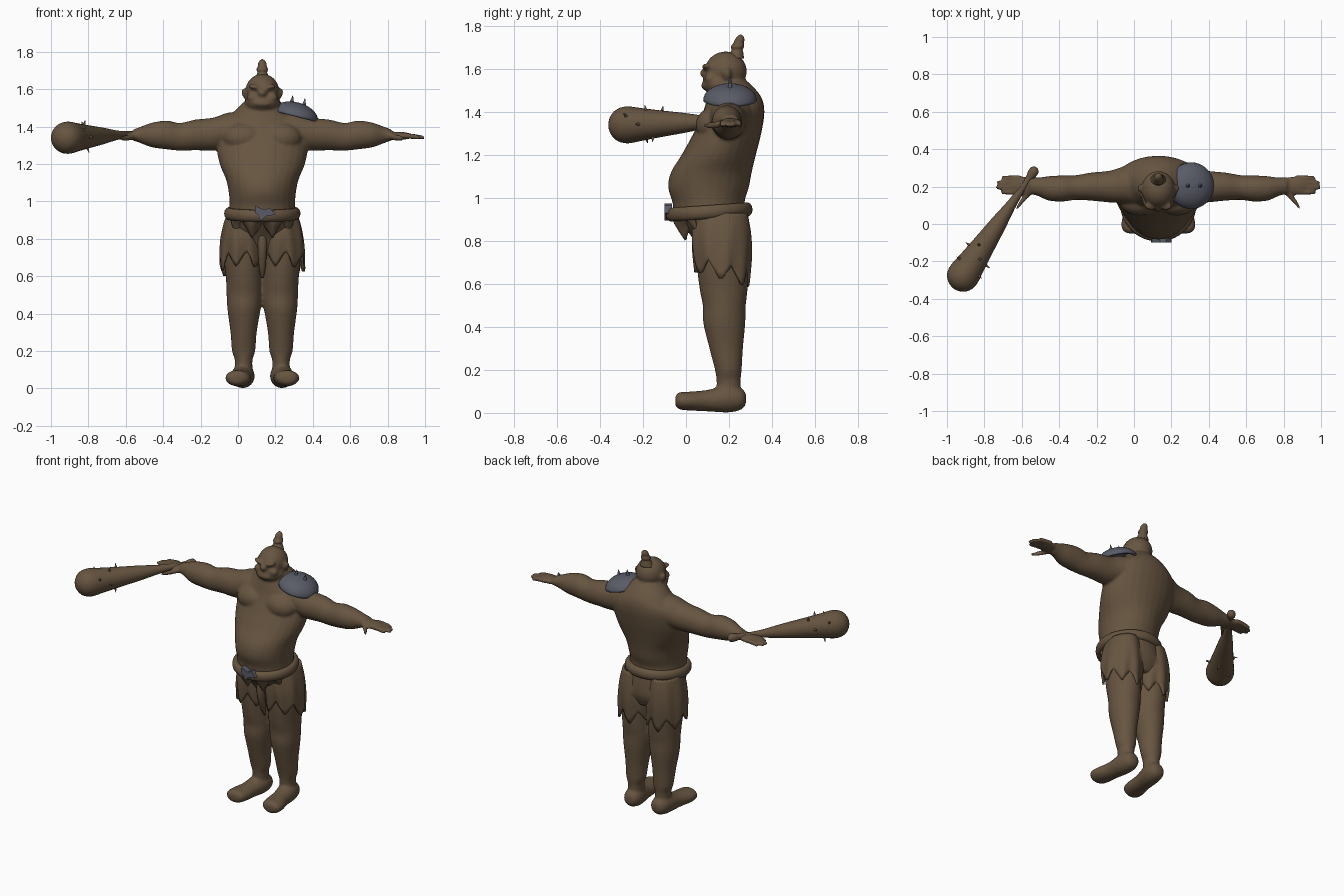
import bpy, bmesh, math
from mathutils import Vector, Matrix

if "Cube" in bpy.data.objects:
    bpy.data.objects.remove(bpy.data.objects["Cube"])

MID = 0.13  # x of the body's centre plane


def make_material(name, colour):
    mat = bpy.data.materials.new(name)
    mat.use_nodes = True
    mat.diffuse_color = colour
    mat.node_tree.nodes["Principled BSDF"].inputs["Base Color"].default_value = colour
    return mat


BROWN = make_material("earthy brown", (0.135, 0.09, 0.052, 1))
STEEL = make_material("dull steel", (0.10, 0.105, 0.135, 1))


def finish(name, bm, mat, smooth=True):
    bmesh.ops.recalc_face_normals(bm, faces=bm.faces)
    mesh = bpy.data.meshes.new(name)
    bm.to_mesh(mesh)
    bm.free()
    obj = bpy.data.objects.new(name, mesh)
    bpy.context.collection.objects.link(obj)
    mesh.materials.append(mat)
    for poly in mesh.polygons:
        poly.use_smooth = smooth
    return obj


def spline(rows, steps=4):
    """Catmull-Rom interpolation through rows of numbers."""
    pts = [rows[0]] + list(rows) + [rows[-1]]
    out = []
    for i in range(1, len(pts) - 2):
        for k in range(steps):
            t = k / steps
            out.append([0.5 * (2 * b + (c - a) * t + (2 * a - 5 * b + 4 * c - d) * t ** 2
                               + (3 * b - a - 3 * c + d) * t ** 3)
                        for a, b, c, d in zip(*pts[i - 1:i + 3])])
    return out + [list(rows[-1])]


def loft(bm, axis, rows, sides=28):
    """Skin ellipses (x, y, z, radius, radius) that lie square to an axis."""
    u, v = [i for i in range(3) if i != axis]
    rings = []
    for *centre, ru, rv in spline(rows):
        ring = []
        for k in range(sides):
            a = math.tau * k / sides
            p = list(centre)
            p[u] += ru * math.cos(a)
            p[v] += rv * math.sin(a)
            ring.append(bm.verts.new(p))
        rings.append(ring)
    for r, s in zip(rings, rings[1:]):
        for k in range(sides):
            j = (k + 1) % sides
            bm.faces.new((r[k], r[j], s[j], s[k]))
    bm.faces.new(rings[0])
    bm.faces.new(rings[-1])


def ball(bm, centre, radii, tilt=0.0):
    m = Matrix.Translation(centre) @ Matrix.Rotation(tilt, 4, 'Y') @ Matrix.Diagonal((*radii, 1))
    bmesh.ops.create_uvsphere(bm, u_segments=24, v_segments=14, radius=1, matrix=m)


def spike(name, base, direction, size, mat):
    bm = bmesh.new()
    turn = Vector(direction).to_track_quat('Z', 'Y').to_matrix().to_4x4()
    bmesh.ops.create_cone(bm, cap_ends=True, segments=10, radius1=size * 0.3, radius2=0.001,
                          depth=size, matrix=Matrix.Translation(base) @ turn)
    return finish(name, bm, mat, False)


# Body: torso, limbs and head fused into one skin
bm = bmesh.new()
torso = [(0.72, 0.17, 0.12, 0.10), (0.80, 0.17, 0.19, 0.13), (0.92, 0.12, 0.18, 0.17),
         (0.98, 0.105, 0.175, 0.168), (1.05, 0.105, 0.18, 0.188), (1.12, 0.118, 0.195, 0.188),
         (1.2, 0.152, 0.228, 0.173), (1.3, 0.192, 0.245, 0.158), (1.4, 0.222, 0.23, 0.143),
         (1.47, 0.225, 0.16, 0.125), (1.53, 0.21, 0.10, 0.09), (1.57, 0.2, 0.05, 0.05)]
loft(bm, 2, [(MID, y, z, a, b) for z, y, a, b in torso])

arm = [(0.06, 0.22, 1.38, 0.13, 0.10), (0.18, 0.21, 1.38, 0.10, 0.095),
       (0.26, 0.2, 1.36, 0.085, 0.088), (0.36, 0.2, 1.355, 0.075, 0.082),
       (0.44, 0.195, 1.345, 0.066, 0.074), (0.51, 0.19, 1.355, 0.07, 0.077),
       (0.58, 0.19, 1.355, 0.066, 0.068), (0.62, 0.195, 1.355, 0.056, 0.056),
       (0.65, 0.2, 1.355, 0.048, 0.044), (0.69, 0.205, 1.355, 0.044, 0.03)]
leg = [(0.85, 0.1, 0.17, 0.10, 0.12), (0.7, 0.1, 0.17, 0.105, 0.12),
       (0.58, 0.097, 0.175, 0.097, 0.112), (0.5, 0.096, 0.178, 0.095, 0.10),
       (0.42, 0.098, 0.178, 0.088, 0.098), (0.3, 0.1, 0.187, 0.07, 0.078),
       (0.2, 0.1, 0.197, 0.062, 0.062), (0.15, 0.1, 0.198, 0.047, 0.056),
       (0.07, 0.1, 0.2, 0.05, 0.055)]
foot = [(0.28, 0.1, 0.065, 0.02, 0.02), (0.26, 0.1, 0.065, 0.048, 0.048),
        (0.2, 0.103, 0.066, 0.062, 0.064), (0.1, 0.115, 0.057, 0.058, 0.05),
        (0.02, 0.128, 0.055, 0.068, 0.044), (-0.03, 0.133, 0.056, 0.06, 0.04),
        (-0.05, 0.135, 0.056, 0.03, 0.022)]
for s in (1, -1):
    loft(bm, 0, [(MID + s * d, y, z, a, b) for d, y, z, a, b in arm])
    loft(bm, 2, [(MID + s * d, y, z, a, b) for z, d, y, a, b in leg])
    loft(bm, 1, [(MID + s * d, y, z, a, b) for y, d, z, a, b in foot])
    # palm, four fingers and a thumb
    ball(bm, (MID + s * 0.73, 0.205, 1.35), (0.075, 0.05, 0.022))
    for i, reach in enumerate((0.845, 0.87, 0.865, 0.84)):
        y = 0.17 + i * 0.026
        loft(bm, 0, [(MID + s * 0.74, y, 1.352, 0.015, 0.015),
                     (MID + s * 0.81, y - 0.001, 1.347, 0.0125, 0.014),
                     (MID + s * (reach - 0.01), y, 1.341, 0.011, 0.011),
                     (MID + s * reach, y, 1.34, 0.004, 0.004)], 12)
    loft(bm, 0, [(MID + s * 0.68, 0.18, 1.348, 0.025, 0.018),
                 (MID + s * 0.72, 0.135, 1.34, 0.02, 0.016),
                 (MID + s * 0.75, 0.095, 1.337, 0.014, 0.012),
                 (MID + s * 0.762, 0.078, 1.336, 0.004, 0.004)], 12)
    # chest, buttock, cheek, brow and ear
    ball(bm, (MID + s * 0.1, 0.125, 1.34), (0.11, 0.08, 0.08))
    ball(bm, (MID + s * 0.09, 0.23, 0.8), (0.09, 0.07, 0.09))
    ball(bm, (MID + s * 0.05, 0.115, 1.555), (0.034, 0.03, 0.026))
    ball(bm, (MID + s * 0.038, 0.098, 1.61), (0.038, 0.024, 0.014), s * -0.25)
    ball(bm, (MID + s * 0.095, 0.19, 1.575), (0.014, 0.022, 0.03), s * 0.3)

# Head, jaw, nose and lip
ball(bm, (MID, 0.185, 1.59), (0.09, 0.098, 0.092))
ball(bm, (MID, 0.155, 1.53), (0.093, 0.08, 0.055))
ball(bm, (MID, 0.087, 1.58), (0.024, 0.022, 0.022))
ball(bm, (MID, 0.09, 1.522), (0.048, 0.02, 0.016))
body = finish("body", bm, BROWN)
remesh = body.modifiers.new("fuse", 'REMESH')
remesh.mode = 'VOXEL'
remesh.voxel_size = 0.0085
remesh.use_smooth_shade = True
relax = body.modifiers.new("relax", 'SMOOTH')
relax.factor = 0.5
relax.iterations = 4

# Topknot
bm = bmesh.new()
loft(bm, 2, [(MID, y, z, r, r) for y, z, r in (
    (0.225, 1.65, 0.045), (0.235, 1.675, 0.032), (0.238, 1.69, 0.026), (0.24, 1.705, 0.031),
    (0.245, 1.722, 0.024), (0.25, 1.738, 0.022), (0.253, 1.752, 0.014), (0.255, 1.76, 0.003))], 16)
finish("topknot", bm, BROWN)


# Ragged cloth shells
def cloth(name, centre, start, stop, rows, hem, steps=56):
    """Hang a cloth between two angles; rows are (fraction down, x radius, y radius)."""
    bm = bmesh.new()
    top, grid = centre[2], []
    for f, rx, ry in spline(rows, 3):
        line = []
        for k in range(steps + 1):
            a = start + (stop - start) * k / steps
            fold = 1 + 0.035 * f * math.sin(a * 9)
            z = top + (hem(a) - top) * f
            line.append(bm.verts.new((centre[0] + rx * fold * math.cos(a),
                                      centre[1] + ry * fold * math.sin(a), z)))
        grid.append(line)
    for r, s in zip(grid, grid[1:]):
        for k in range(steps):
            bm.faces.new((r[k], r[k + 1], s[k + 1], s[k]))
    obj = finish(name, bm, BROWN)
    solid = obj.modifiers.new("thickness", 'SOLIDIFY')
    solid.thickness = 0.014
    return obj


def jag(a, count):
    return abs((a * count / math.tau) % 1 - 0.5) * 2


for side, s in (("left", 1), ("right", -1)):
    facing = 0 if s > 0 else math.pi
    cloth(side + "_trouser_cloth", (MID + s * 0.105, 0.165, 0.93), facing - 2.75, facing + 2.75,
          [(0, 0.085, 0.12), (0.25, 0.105, 0.135), (0.6, 0.12, 0.14), (1, 0.122, 0.128)],
          lambda a: 0.615 - 0.035 * math.sin(a) + 0.085 * jag(a + 0.5, 7))
cloth("front_flap", (MID, 0.11, 0.92), -2.75, -0.4,
      [(0, 0.185, 0.185), (0.4, 0.175, 0.17), (1, 0.14, 0.12)],
      lambda a: 0.80 + 0.08 * jag(a, 8))

# Loin strap between the cloths
bm = bmesh.new()
loft(bm, 2, [(MID, 0.06, 0.88, 0.028, 0.03), (MID, 0.055, 0.75, 0.024, 0.025),
             (MID, 0.08, 0.65, 0.018, 0.02), (MID, 0.1, 0.59, 0.006, 0.006)], 14)
finish("loin_strap", bm, BROWN)

# Belt with a jagged buckle
bpy.ops.mesh.primitive_torus_add(major_segments=56, minor_segments=14, major_radius=0.18,
                                 minor_radius=0.024, location=(MID, 0.108, 0.935),
                                 rotation=(0.07, 0, 0))
belt = bpy.context.object
belt.name = "belt"
belt.scale = (1.0, 0.99, 1.35)
belt.data.materials.append(BROWN)
bpy.ops.object.shade_smooth()

bm = bmesh.new()
outline = [(-0.045, 0.045), (0, 0.025), (0.03, 0.035), (0.06, 0), (0.01, -0.01),
           (-0.02, -0.035), (-0.03, -0.005), (-0.05, 0.01)]
face = bm.faces.new([bm.verts.new((MID + 0.01 + x, -0.1, 0.93 + z)) for x, z in outline])
lump = bmesh.ops.extrude_face_region(bm, geom=[face])
for v in lump["geom"]:
    if isinstance(v, bmesh.types.BMVert):
        v.co.y += 0.035
finish("buckle", bm, STEEL, False)

# Shoulder guard: a tilted open dome with two spikes
bm = bmesh.new()
bmesh.ops.create_uvsphere(bm, u_segments=36, v_segments=20, radius=1)
low = [v for v in bm.verts if v.co.z < -0.1]
bmesh.ops.delete(bm, geom=low, context='VERTS')
bm.transform(Matrix.Translation((0.305, 0.205, 1.455)) @ Matrix.Rotation(0.25, 4, 'Y')
             @ Matrix.Diagonal((0.125, 0.125, 0.075, 1)))
guard = finish("shoulder_guard", bm, STEEL)
guard.modifiers.new("thickness", 'SOLIDIFY').thickness = 0.012
for x, z in ((0.29, 1.545), (0.355, 1.528)):
    spike("guard_spike", (x, 0.205, z), (0.15, 0, 1), 0.045, STEEL)

# Club: a turned shape laid along its axis
grip = Vector((-0.53, 0.29, 1.36))
along = (Vector((-0.915, -0.278, 1.34)) - grip).normalized()
place = Matrix.Translation(grip) @ along.to_track_quat('Z', 'Y').to_matrix().to_4x4()
bm = bmesh.new()
loft(bm, 2, [(0, 0, z, r, r) for z, r in (
    (-0.015, 0.008), (0, 0.024), (0.03, 0.025), (0.07, 0.018), (0.2, 0.024), (0.35, 0.045),
    (0.5, 0.063), (0.6, 0.076), (0.68, 0.086), (0.73, 0.073), (0.76, 0.04), (0.77, 0.006))])
bm.transform(place)
finish("club", bm, BROWN)

# Club spikes, placed by distance along and angle around
across = along.cross(Vector((0, 0, 1))).normalized()
for dist, turn in ((0.5, 70), (0.56, 110), (0.53, 10), (0.62, 35), (0.57, 180), (0.64, 150),
                   (0.52, 250), (0.6, 300)):
    a = math.radians(turn)
    out = across * math.cos(a) + Vector((0, 0, 1)) * math.sin(a)
    spike("club_spike", grip + along * dist + out * (0.13 * dist + 0.005), out, 0.035, BROWN)
